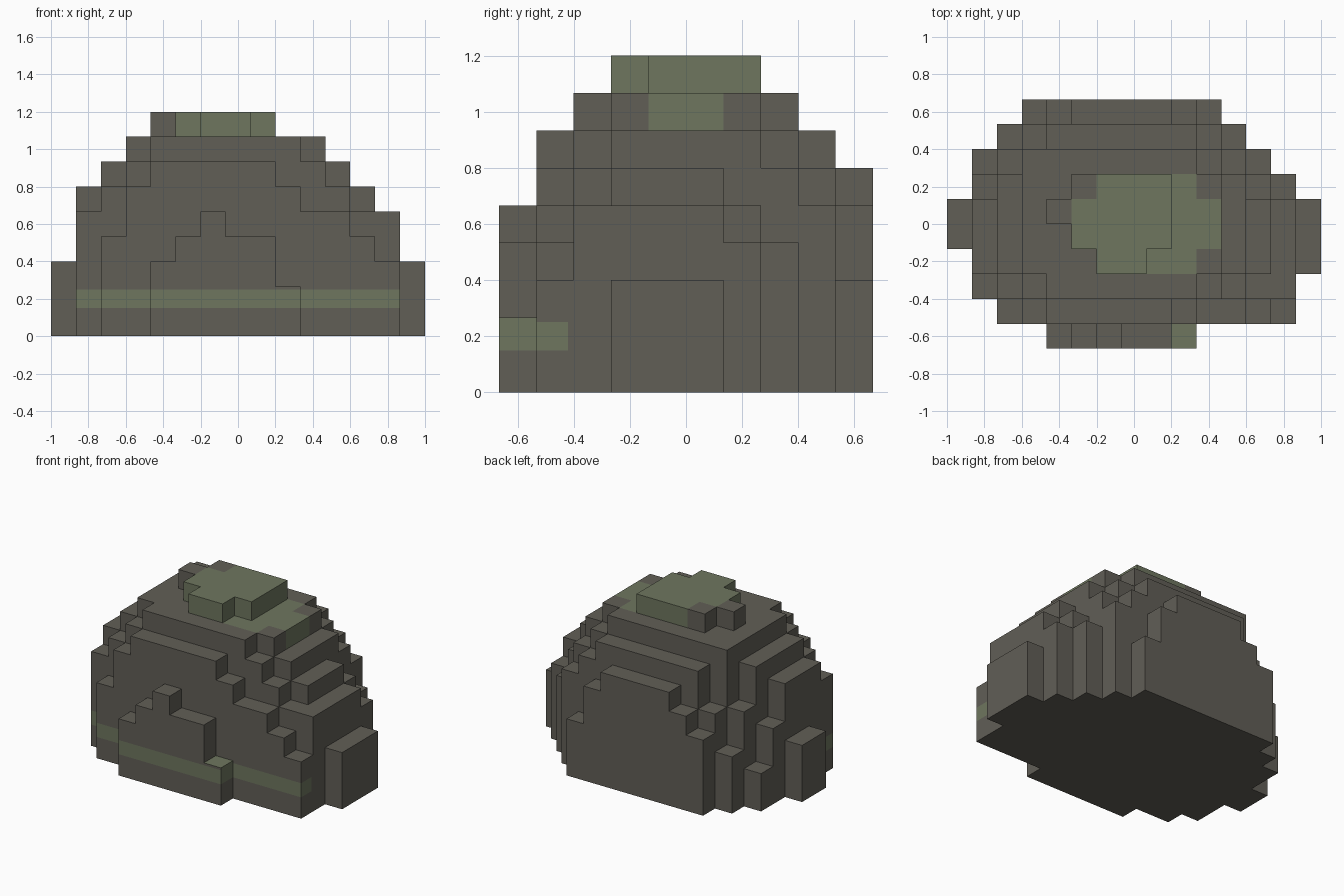
import bpy
import bmesh
from mathutils import Vector

cube = bpy.data.objects.get("Cube")
if cube:
    bpy.data.objects.remove(cube, do_unlink=True)

UNIT = 2 / 15                       # edge of one block
ORIGIN = Vector((-1, -5 * UNIT, 0))

# Terraced block heights, one row per step from front to back: first column, heights
ROWS = [
    (4, "345442"),
    (2, "467777765543"),
    (1, "5678888887655"),
    (1, "67888998887653"),
    (0, "367889999887653"),
    (0, "367899999887653"),
    (1, "4788999988754"),
    (1, "258888888764"),
    (2, "3577777765"),
    (3, "45666653"),
]
HEIGHT = {(first + n, row): int(h)
          for row, (first, heights) in enumerate(ROWS)
          for n, h in enumerate(heights)}


def make_material(name, color):
    mat = bpy.data.materials.new(name)
    mat.use_nodes = True
    mat.diffuse_color = color
    mat.node_tree.nodes["Principled BSDF"].inputs["Base Color"].default_value = color
    return mat


def add_quad(bm, corner, u, v):
    """Add a square block face spanned by u and v (normal u x v)."""
    corner = Vector(corner)
    points = [corner, corner + u, corner + u + v, corner + v]
    bm.faces.new([bm.verts.new(ORIGIN + p * UNIT) for p in points])


def is_moss(face):
    center, normal = face.calc_center_median(), face.normal
    # Cross-shaped moss patch around the summit
    x, y, z = (center - ORIGIN - normal * UNIT * 0.1) / UNIT
    if z > 7:
        return (5 < x < 11 and 4 < y < 6) or (6 < x < 10 and 3 < y < 7)
    # Small front ledge
    if y < 1 and x > 9:
        if normal.z > 0.5 or (normal.x > 0.5 and center.z > 0.15):
            return True
    # Moss band wrapping the front
    if not 0.15 < center.z < 0.25 or abs(normal.z) > 0.5:
        return False
    if normal.x > 0.5:
        return center.y < -0.42
    return center.y < -0.27 and normal.y < 0.5


# Stepped boulder: only the exposed block faces
X, Y, Z = Vector((1, 0, 0)), Vector((0, 1, 0)), Vector((0, 0, 1))
bm = bmesh.new()
for (i, j), h in HEIGHT.items():
    add_quad(bm, (i, j, h), X, Y)
    add_quad(bm, (i, j, 0), Y, X)
    sides = [
        ((i + 1, j), (1, 0), Y, Z),
        ((i, j), (-1, 0), Z, Y),
        ((i, j + 1), (0, 1), Z, X),
        ((i, j), (0, -1), X, Z),
    ]
    for (cx, cy), (dx, dy), u, v in sides:
        for k in range(HEIGHT.get((i + dx, j + dy), 0), h):
            add_quad(bm, (cx, cy, k), u, v)
bmesh.ops.remove_doubles(bm, verts=bm.verts[:], dist=0.001)

# Cut the edges of the moss band
for point, normal in [((0, 0, 0.15), Z), ((0, 0, 0.25), Z), ((0, -0.42, 0), Y)]:
    bmesh.ops.bisect_plane(bm, geom=bm.verts[:] + bm.edges[:] + bm.faces[:],
                           plane_co=point, plane_no=normal)

bm.normal_update()
for face in bm.faces:
    face.material_index = int(is_moss(face))

# Merge coplanar blocks of one colour
bmesh.ops.dissolve_limit(bm, angle_limit=0.01, verts=bm.verts[:],
                         edges=bm.edges[:], delimit={'MATERIAL'})

mesh = bpy.data.meshes.new("boulder")
bm.to_mesh(mesh)
bm.free()
mesh.materials.append(make_material("stone_grey", (0.120, 0.113, 0.094, 1)))
mesh.materials.append(make_material("moss_green", (0.156, 0.181, 0.114, 1)))
boulder = bpy.data.objects.new("boulder", mesh)
bpy.context.collection.objects.link(boulder)
